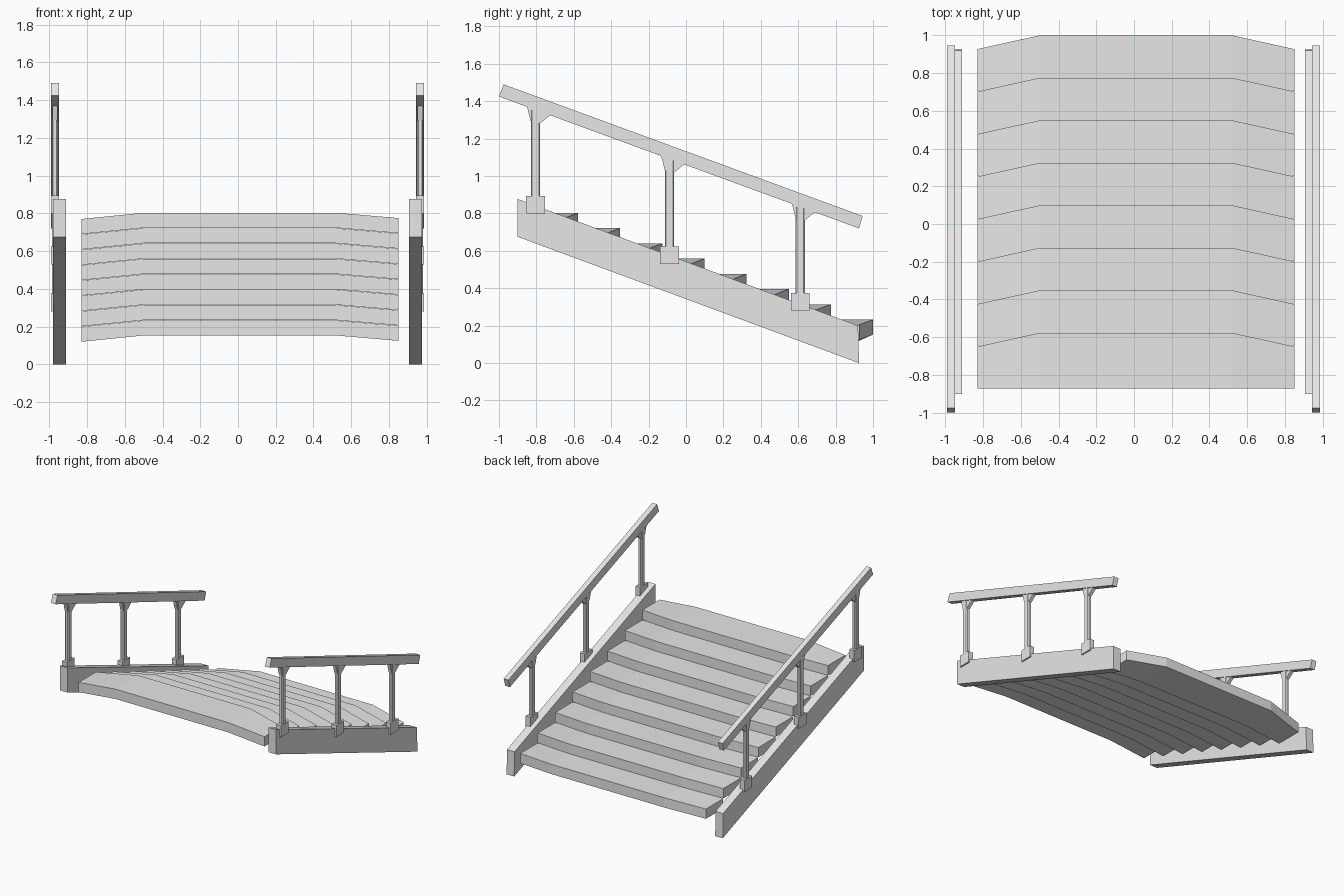
import bpy
import bmesh
from mathutils import Vector

cube = bpy.data.objects.get("Cube")
if cube:
    bpy.data.objects.remove(cube, do_unlink=True)

grey = bpy.data.materials.new("plain_grey")
grey.use_nodes = True
grey.diffuse_color = (0.8, 0.8, 0.8, 1)
grey.node_tree.nodes["Principled BSDF"].inputs["Base Color"].default_value = (0.8, 0.8, 0.8, 1)

CENTRE_X = -0.0025   # midline between the two balustrades


def finish(bm, name):
    bmesh.ops.recalc_face_normals(bm, faces=bm.faces)
    mesh = bpy.data.meshes.new(name)
    bm.to_mesh(mesh)
    bm.free()
    mesh.materials.append(grey)
    obj = bpy.data.objects.new(name, mesh)
    bpy.context.collection.objects.link(obj)
    return obj


def side_profile(name, points, x0, x1):
    """Extrude a (y, z) outline from x0 to x1."""
    bm = bmesh.new()
    face = bm.faces.new([bm.verts.new((x0, y, z)) for y, z in points])
    ext = bmesh.ops.extrude_face_region(bm, geom=[face])
    verts = [v for v in ext["geom"] if isinstance(v, bmesh.types.BMVert)]
    bmesh.ops.translate(bm, verts=verts, vec=Vector((x1 - x0, 0, 0)))
    return finish(bm, name)


def box(name, y0, y1, z0, z1, x0, x1):
    return side_profile(name, [(y0, z0), (y1, z0), (y1, z1), (y0, z1)], x0, x1)


# Treads: arched slabs whose nosing is cut back at both ends
def tread(name, nose_y, top_z):
    # x, drop below the crown, setback of the nosing
    stations = [(-0.83, 0.033, 0.073), (-0.5, 0, 0), (0.52, 0, 0), (0.85, 0.028, 0.073)]
    back_y = nose_y - 0.295
    bm = bmesh.new()
    rings = []
    for x, drop, setback in stations:
        top = top_z - drop
        ring = [(back_y, top - 0.08), (nose_y - setback, top - 0.08),
                (nose_y - setback, top), (back_y, top)]
        rings.append([bm.verts.new((x, y, z)) for y, z in ring])
    for a, b in zip(rings, rings[1:]):
        for i in range(4):
            j = (i + 1) % 4
            bm.faces.new((a[i], a[j], b[j], b[i]))
    bm.faces.new(rings[0])
    bm.faces.new(rings[-1])
    return finish(bm, name)


for n in range(8):
    tread(f"tread_{n + 1}", -0.577 + 0.2253 * n, 0.803 - 0.0815 * n)


# Underside height of the handrail at a given y
def rail_under(y):
    return 1.425 - 0.3662 * (y + 1)


# One balustrade per side: stringer, handrail, and three posts
for side, label in ((1, "left"), (-1, "right")):
    def span(inner, outer):
        return sorted((CENTRE_X + side * inner, CENTRE_X + side * outer))

    side_profile(f"{label}_stringer",
                 [(-0.9, 0.675), (-0.9, 0.877), (0.92, 0.2), (0.925, 0)],
                 *span(0.909, 0.9775))
    side_profile(f"{label}_handrail",
                 [(-1, 1.425), (-0.975, 1.49), (0.945, 0.786), (0.925, 0.72)],
                 *span(0.947, 0.9895))

    for n, (y, base_z) in enumerate(((-0.805, 0.8), (-0.088, 0.53), (0.611, 0.28)), 1):
        box(f"{label}_post_base_{n}", y - 0.05, y + 0.05, base_z, base_z + 0.094,
            *span(0.947, 0.9895))

        # Shaft with chamfered long edges
        top = rail_under(y)
        shaft = box(f"{label}_post_{n}", y - 0.025, y + 0.025, base_z + 0.09, top,
                    *span(0.952, 0.984))
        bm = bmesh.new()
        bm.from_mesh(shaft.data)
        upright = [e for e in bm.edges
                   if abs(e.verts[0].co.z - e.verts[1].co.z) > 0.1]
        bmesh.ops.bevel(bm, geom=upright, offset=0.007, segments=1, affect='EDGES')
        bm.to_mesh(shaft.data)
        bm.free()

        # Flared bracket below the handrail
        side_profile(f"{label}_post_bracket_{n}",
                     [(y - 0.025, top - 0.06), (y - 0.045, rail_under(y - 0.045)),
                      (y + 0.078, rail_under(y + 0.078)), (y + 0.025, top - 0.072)],
                     *span(0.954, 0.982))
